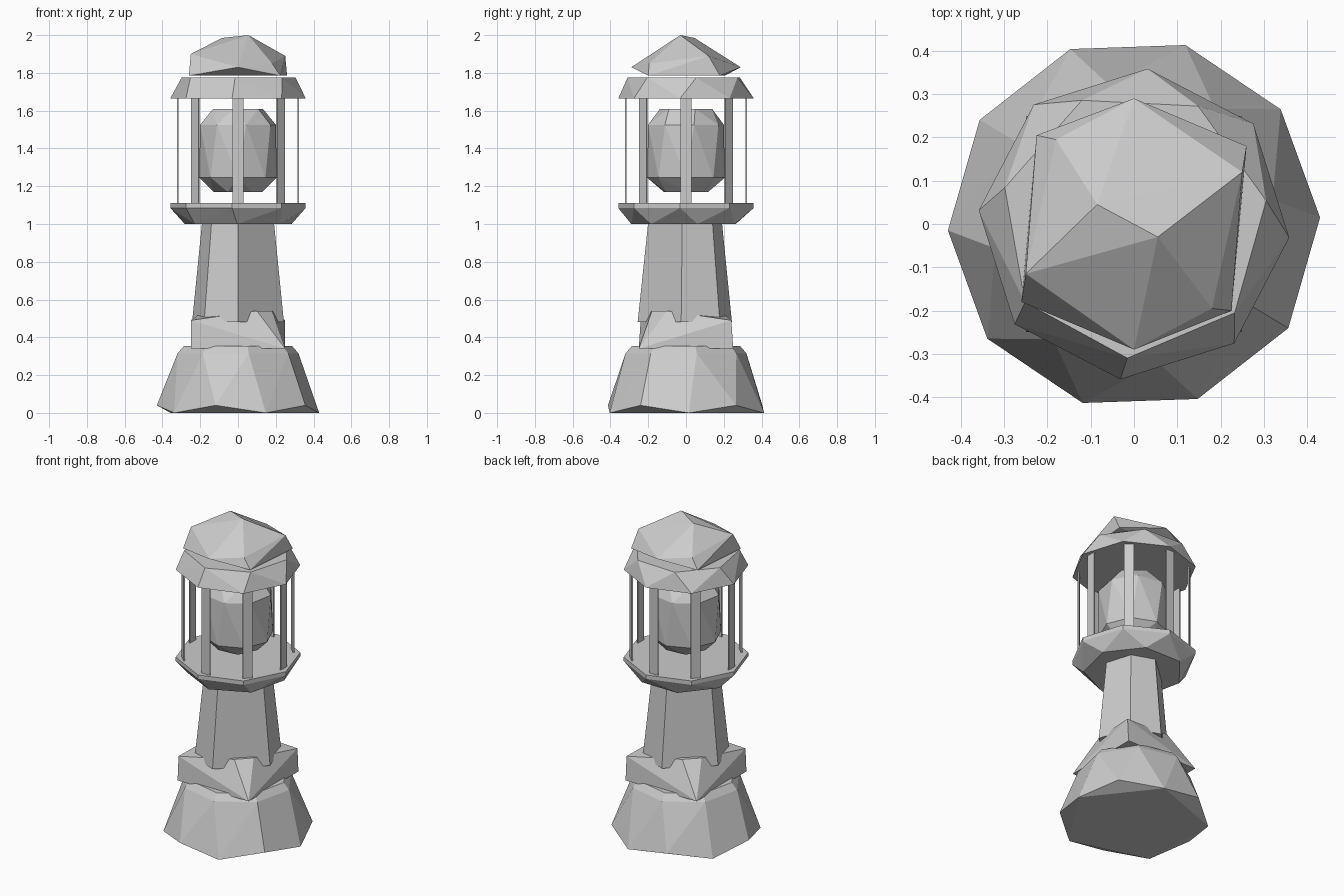
import bpy, bmesh, math
from mathutils import Matrix

if "Cube" in bpy.data.objects:
    bpy.data.objects.remove(bpy.data.objects["Cube"])


def ring(n, r, z, rot=0.0, dz=0.0):
    """Ring of n points, every second one raised by dz."""
    return [(r * math.cos(math.radians(rot) + math.tau * i / n),
             r * math.sin(math.radians(rot) + math.tau * i / n),
             z + dz * (i % 2)) for i in range(n)]


def finish(name, bm):
    bmesh.ops.recalc_face_normals(bm, faces=bm.faces)
    me = bpy.data.meshes.new(name)
    bm.to_mesh(me)
    bm.free()
    ob = bpy.data.objects.new(name, me)
    bpy.context.collection.objects.link(ob)
    return ob


def hull(name, pts):
    """Faceted convex block around the points."""
    bm = bmesh.new()
    for p in pts:
        bm.verts.new(p)
    res = bmesh.ops.convex_hull(bm, input=bm.verts)
    junk = [v for v in res["geom_interior"] if isinstance(v, bmesh.types.BMVert)]
    bmesh.ops.delete(bm, geom=junk, context='VERTS')
    return finish(name, bm)


# Flared foot
hull("foot", ring(10, 0.43, 0.0, 2, 0.04) + ring(8, 0.325, 0.315, 10)
     + ring(8, 0.29, 0.355, 10))

# Chipped square collar: two opposite corners stand high
collar = [(x, y, 0.34) for x in (-0.25, 0.25) for y in (-0.25, 0.25)]
collar += [(-0.25, -0.24, 0.49), (0.25, 0.24, 0.49),
           (0.1, -0.18, 0.54), (0.18, -0.1, 0.54),
           (-0.1, 0.18, 0.54), (-0.18, 0.1, 0.54)]
hull("collar", collar)

# Tapered column with two of its eight corners cut away
section = [(0.19, -0.02), (0.14, 0.14), (0.0, 0.19),
           (-0.19, 0.02), (-0.14, -0.14), (0.0, -0.2)]
hull("column", [(x * s, y * s, z) for s, z in ((1.28, 0.48), (1.0, 1.01))
                for x, y in section])

# Gallery floor
hull("gallery_floor", ring(8, 0.36, 1.11, -5) + ring(8, 0.36, 1.085, -5)
     + ring(7, 0.29, 1.0, 12))

# Eight flat posts around the lamp
for i in range(8):
    bm = bmesh.new()
    bmesh.ops.create_cube(bm, size=1.0, matrix=Matrix.Rotation(math.tau * i / 8, 4, 'Z')
                          @ Matrix.Translation((0.32, 0, 1.39))
                          @ Matrix.Diagonal((0.008, 0.058, 0.6, 1)))
    finish(f"post_{i + 1}", bm)

# Lamp in the middle
hull("lamp", ring(6, 0.14, 1.61, 20) + ring(8, 0.205, 1.525, 12)
     + ring(8, 0.205, 1.245, 0) + ring(6, 0.13, 1.17, 5))

# Eaves ring above the posts
hull("eaves", ring(8, 0.36, 1.665, -5) + ring(7, 0.31, 1.775, 10))

# Faceted roof cap
hull("roof_cap", [(-0.26, -0.18, 1.785), (0.225, -0.2, 1.785),
                  (0.26, 0.18, 1.785), (-0.225, 0.205, 1.785),
                  (0.0, -0.29, 1.83), (0.0, 0.29, 1.83),
                  (-0.25, -0.115, 1.9), (0.25, 0.12, 1.89),
                  (-0.18, 0.195, 1.85), (0.18, -0.195, 1.85),
                  (-0.085, 0.045, 1.985), (0.055, -0.03, 2.0)])
